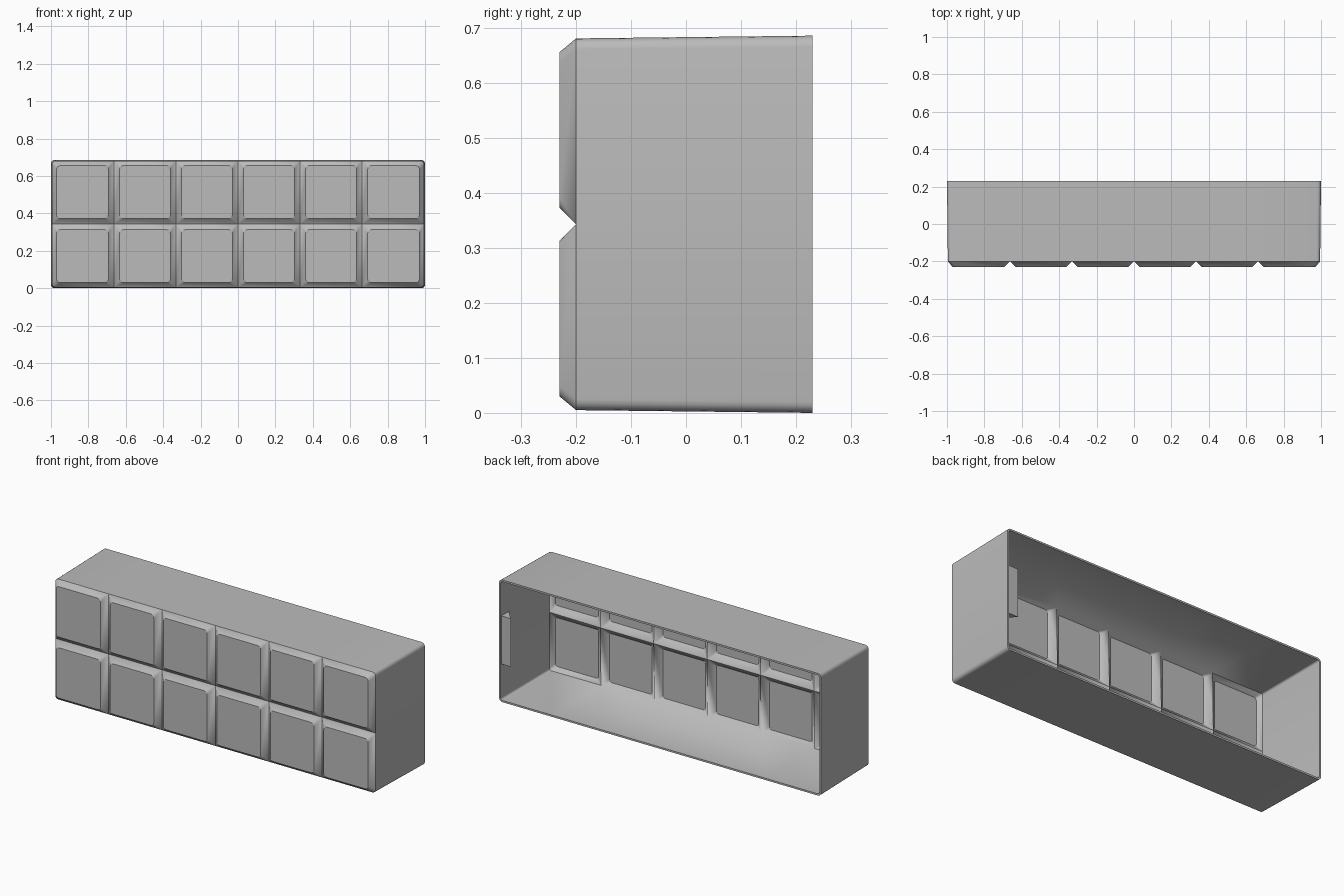
import bpy, bmesh, math

cube = bpy.data.objects.get("Cube")
if cube:
    bpy.data.objects.remove(cube, do_unlink=True)

COLS, ROWS = 6, 2
HALF_W, MID_Z = 0.995, 0.343     # front half width, centre height
HALF_H = 0.338                   # front half height
FRONT, GROOVE, BACK = -0.23, -0.2, 0.23
GAP, RADIUS, SEGS, WALL = 0.03, 0.02, 4, 0.01

grey = bpy.data.materials.new("plain grey")
grey.use_nodes = True
grey.diffuse_color = (0.5, 0.5, 0.5, 1)
grey.node_tree.nodes["Principled BSDF"].inputs["Base Color"].default_value = (0.5, 0.5, 0.5, 1)


def make_object(name, bm):
    mesh = bpy.data.meshes.new(name)
    bm.to_mesh(mesh)
    bm.free()
    mesh.materials.append(grey)
    obj = bpy.data.objects.new(name, mesh)
    bpy.context.collection.objects.link(obj)
    return obj


def corner_loop(x0, x1, z0, z1, radius_at):
    """Rectangle outline whose corner radius is chosen per corner."""
    points = []
    for i, (sx, sz) in enumerate([(1, 1), (-1, 1), (-1, -1), (1, -1)]):
        r = radius_at(sx, sz)
        cx = (x1 - r) if sx > 0 else (x0 + r)
        cz = (z1 - r) if sz > 0 else (z0 + r)
        for k in range(SEGS + 1):
            a = math.pi / 2 * (i + k / SEGS)
            points.append((cx + r * math.cos(a), cz + r * math.sin(a)))
    return points


bm = bmesh.new()

# Raised front tiles, each with sloped sides meeting in the grooves
for col in range(COLS):
    for row in range(ROWS):
        x0 = -HALF_W + 2 * HALF_W * col / COLS
        x1 = -HALF_W + 2 * HALF_W * (col + 1) / COLS
        z0 = MID_Z - HALF_H + 2 * HALF_H * row / ROWS
        z1 = MID_Z - HALF_H + 2 * HALF_H * (row + 1) / ROWS

        def outer_radius(sx, sz):
            at_end = col == (COLS - 1 if sx > 0 else 0)
            at_edge = row == (ROWS - 1 if sz > 0 else 0)
            return RADIUS if at_end and at_edge else 0

        # Slopes on the shell's outside edge are a little shorter
        left = GAP - 0.005 * (col == 0)
        right = GAP - 0.005 * (col == COLS - 1)
        low = GAP - 0.005 * (row == 0)
        high = GAP - 0.005 * (row == ROWS - 1)
        tile = corner_loop(x0 + left, x1 - right, z0 + low, z1 - high, lambda sx, sz: RADIUS)
        base = corner_loop(x0, x1, z0, z1, outer_radius)
        top = [bm.verts.new((x, FRONT, z)) for x, z in tile]
        rim = [bm.verts.new((x, GROOVE, z)) for x, z in base]
        bm.faces.new(top)
        for i in range(len(top)):
            j = (i + 1) % len(top)
            bm.faces.new((top[i], rim[i], rim[j], top[j]))

bmesh.ops.remove_doubles(bm, verts=bm.verts, dist=0.0005)

# Side walls, flaring slightly towards the open back
edges = [e for e in bm.edges if e.is_boundary]
new = bmesh.ops.extrude_edge_only(bm, edges=edges)["geom"]
for v in new:
    if isinstance(v, bmesh.types.BMVert):
        v.co.x *= 1 / HALF_W
        v.co.z = MID_Z + (v.co.z - MID_Z) * MID_Z / HALF_H
        v.co.y = BACK

bmesh.ops.recalc_face_normals(bm, faces=bm.faces)
bm.faces.ensure_lookup_table()
front_face = min(bm.faces, key=lambda f: f.calc_center_median().y)
if front_face.normal.y > 0:
    bmesh.ops.reverse_faces(bm, faces=bm.faces)

shell = make_object("tiled_shell", bm)
solid = shell.modifiers.new("wall thickness", 'SOLIDIFY')
solid.thickness = WALL
solid.offset = -1
solid.use_even_offset = True

bpy.ops.object.select_all(action='DESELECT')
shell.select_set(True)
bpy.context.view_layer.objects.active = shell
bpy.ops.object.modifier_apply(modifier=solid.name)
bpy.ops.object.shade_smooth_by_angle(angle=math.radians(30))

# Wedge-shaped tab on the inside of the left end wall
bm = bmesh.new()
outline = [(0.993, 0.225), (0.993, 0.155), (0.93, 0.225)]
base = bm.faces.new([bm.verts.new((x, y, 0.21)) for x, y in outline])
extruded = bmesh.ops.extrude_face_region(bm, geom=[base])["geom"]
bmesh.ops.translate(bm, vec=(0, 0, 0.27),
                    verts=[v for v in extruded if isinstance(v, bmesh.types.BMVert)])
bmesh.ops.recalc_face_normals(bm, faces=bm.faces)
make_object("inner_tab", bm)
